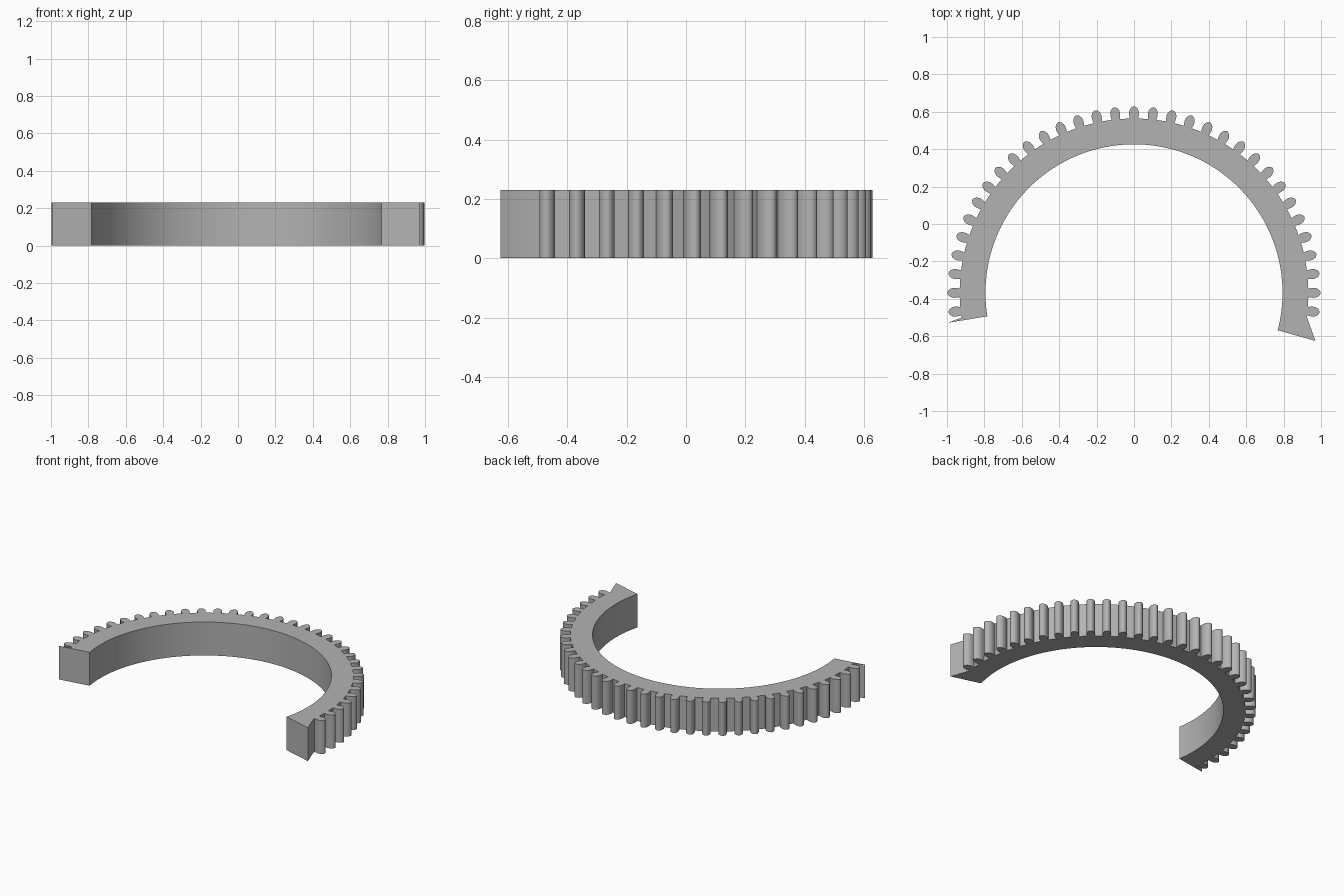
import bpy
import bmesh
from math import sin, cos, radians

cube = bpy.data.objects.get("Cube")
if cube:
    bpy.data.objects.remove(cube, do_unlink=True)

CENTRE_Y = -0.368
R_INNER, R_ROOT = 0.794, 0.932
HEIGHT = 0.23
PITCH = 6          # degrees between teeth
SIDE_TEETH = 16    # teeth on each side of the middle one


def polar(radius, degrees, sideways=0.0):
    """Point on the ring; zero degrees is the back, positive goes to +x."""
    a = radians(degrees)
    return (radius * sin(a) + sideways * cos(a),
            CENTRE_Y + radius * cos(a) - sideways * sin(a))


# Half of a rounded tooth: (radius, half width), root to tip
flank = [(R_ROOT, 0.022), (0.945, 0.025), (0.957, 0.0265), (0.968, 0.026),
         (0.978, 0.023), (0.987, 0.018), (0.993, 0.011), (0.997, 0.004)]
tooth = [(r, -w) for r, w in flank] + [(r, w) for r, w in reversed(flank)]

# Toothed outer edge, from the right end to the left end
outline = [(-0.995, -0.528), (-0.92, -0.499)]
for i in range(-SIDE_TEETH, SIDE_TEETH + 1):
    outline += [polar(r, i * PITCH, w) for r, w in tooth]
    if i < SIDE_TEETH:
        outline += [polar(R_ROOT, (i + 0.5) * PITCH)]
outline += [(0.925, -0.499), (0.97, -0.625)]

# Plain inner arc back to the start
START, END, STEPS = 104.6, -99.1, 120
outline += [polar(R_INNER, START + (END - START) * k / STEPS)
            for k in range(STEPS + 1)]

# Extrude the outline into the gear segment
bm = bmesh.new()
base = bm.faces.new([bm.verts.new((x, y, 0)) for x, y in outline])
top = bmesh.ops.extrude_face_region(bm, geom=[base], use_keep_orig=True)
bmesh.ops.translate(bm, vec=(0, 0, HEIGHT),
                    verts=[g for g in top["geom"] if isinstance(g, bmesh.types.BMVert)])
bmesh.ops.recalc_face_normals(bm, faces=bm.faces)
mesh = bpy.data.meshes.new("gear_segment")
bm.to_mesh(mesh)
bm.free()

gear = bpy.data.objects.new("gear_segment", mesh)
bpy.context.collection.objects.link(gear)

# Plain grey material
grey = bpy.data.materials.new("grey")
grey.use_nodes = True
colour = (0.45, 0.45, 0.45, 1)
grey.diffuse_color = colour
grey.node_tree.nodes["Principled BSDF"].inputs["Base Color"].default_value = colour
mesh.materials.append(grey)

bpy.ops.object.select_all(action="DESELECT")
gear.select_set(True)
bpy.context.view_layer.objects.active = gear
bpy.ops.object.shade_smooth_by_angle(angle=radians(35))
